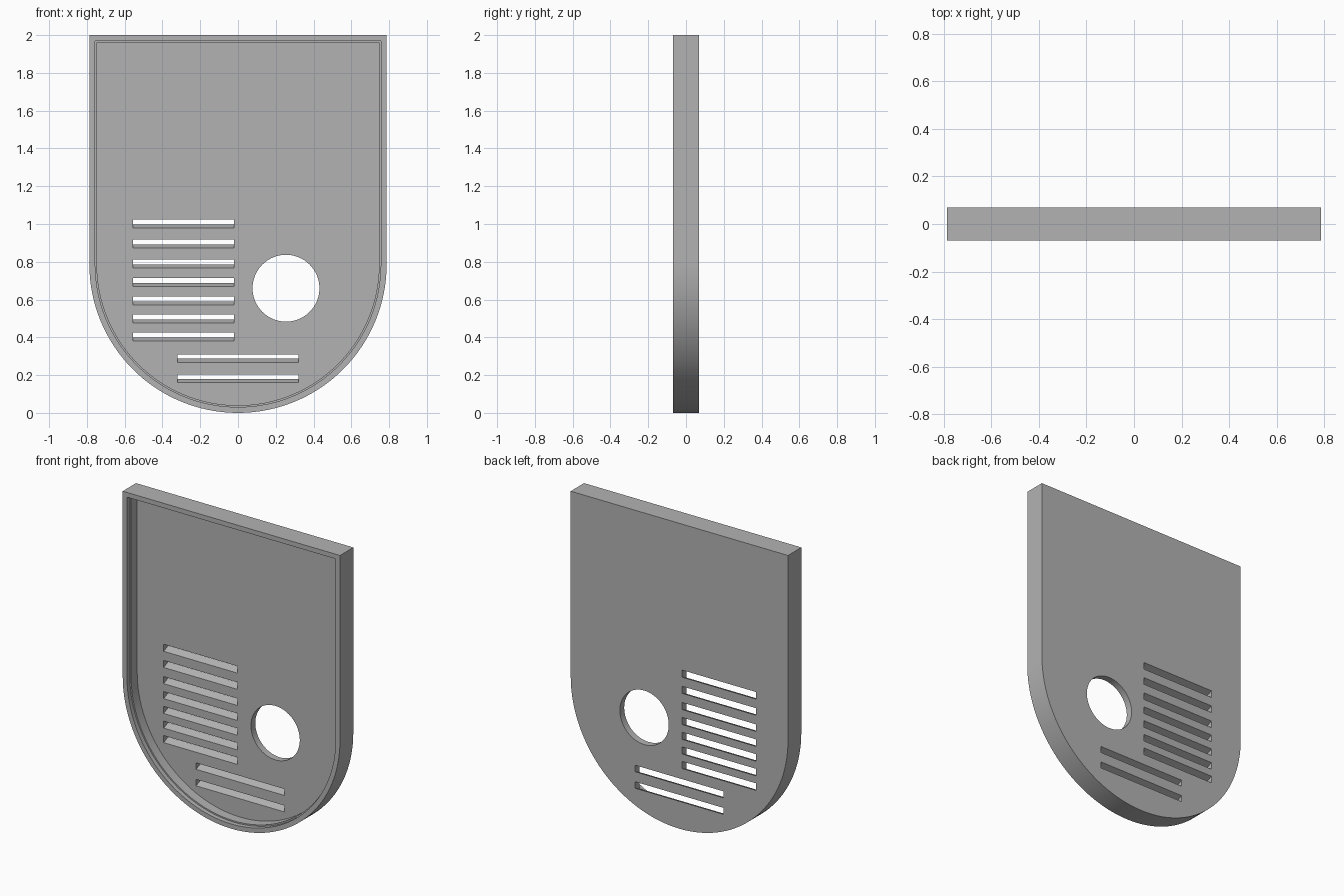
import bpy, bmesh, math

cube = bpy.data.objects.get("Cube")
if cube:
    bpy.data.objects.remove(cube, do_unlink=True)

HALF_W, HALF_D, TOP = 0.787, 0.069, 2.0
FLOOR_Y = 0.024          # front surface of the back panel
LEDGE_Y = -0.04          # small step inside the rim
SLANT = 0.02 / (HALF_D - FLOOR_Y)

grey = bpy.data.materials.new("plain grey")
grey.use_nodes = True
colour = (0.45, 0.45, 0.45, 1)
grey.diffuse_color = colour
grey.node_tree.nodes["Principled BSDF"].inputs["Base Color"].default_value = colour


def prism(name, outline, y0, y1, slant=0.0):
    """Extrude an x/z outline from y0 to y1, rising by slant along y."""
    bm = bmesh.new()
    rings = [[bm.verts.new((x, y, z + slant * (y - FLOOR_Y))) for x, z in outline]
             for y in (y0, y1)]
    bm.faces.new(rings[0])
    bm.faces.new(rings[1][::-1])
    n = len(outline)
    for i in range(n):
        j = (i + 1) % n
        bm.faces.new((rings[0][i], rings[1][i], rings[1][j], rings[0][j]))
    bmesh.ops.recalc_face_normals(bm, faces=bm.faces)
    mesh = bpy.data.meshes.new(name)
    bm.to_mesh(mesh)
    bm.free()
    mesh.materials.append(grey)
    obj = bpy.data.objects.new(name, mesh)
    bpy.context.collection.objects.link(obj)
    return obj


def arc(cx, cz, r, start, end, steps):
    angles = [start + (end - start) * i / steps for i in range(steps + 1)]
    return [(cx + r * math.cos(a), cz + r * math.sin(a)) for a in angles]


def shield(inset):
    """Square top with a half-round bottom."""
    r = HALF_W - inset
    return ([(-r, TOP - inset), ] + arc(0, HALF_W, r, math.pi, 2 * math.pi, 64)
            + [(r, TOP - inset)])


def slot(x0, x1, top, height):
    outline = [(x0, top - height), (x1, top - height), (x1, top), (x0, top)]
    return prism("slot_cutter", outline, 0.0, 0.1, SLANT)


# Body, stepped recess and round opening
body = prism("vented_cover", shield(0), -HALF_D, HALF_D)
cutters = [
    prism("ledge_cutter", shield(0.031), -0.1, LEDGE_Y),
    prism("recess_cutter", shield(0.04), -0.09, FLOOR_Y),
    prism("hole_cutter", arc(0.254, 0.66, 0.177, 0, 2 * math.pi, 64)[:-1], 0.0, 0.1),
]

# Slanted vent slots
for top in (1.024, 0.918, 0.812, 0.714, 0.617, 0.521, 0.426):
    cutters.append(slot(-0.555, -0.02, top, 0.046))
for top in (0.31, 0.202):
    cutters.append(slot(-0.32, 0.32, top, 0.042))

bpy.context.view_layer.objects.active = body
for cutter in cutters:
    cutter.hide_render = True
    mod = body.modifiers.new("cut", 'BOOLEAN')
    mod.operation = 'DIFFERENCE'
    mod.solver = 'EXACT'
    mod.object = cutter
    bpy.ops.object.modifier_apply(modifier=mod.name)
    bpy.data.objects.remove(cutter, do_unlink=True)

# Smooth the round walls, keep edges sharp
bpy.ops.object.select_all(action='DESELECT')
body.select_set(True)
bpy.ops.object.shade_smooth_by_angle(angle=math.radians(30))
